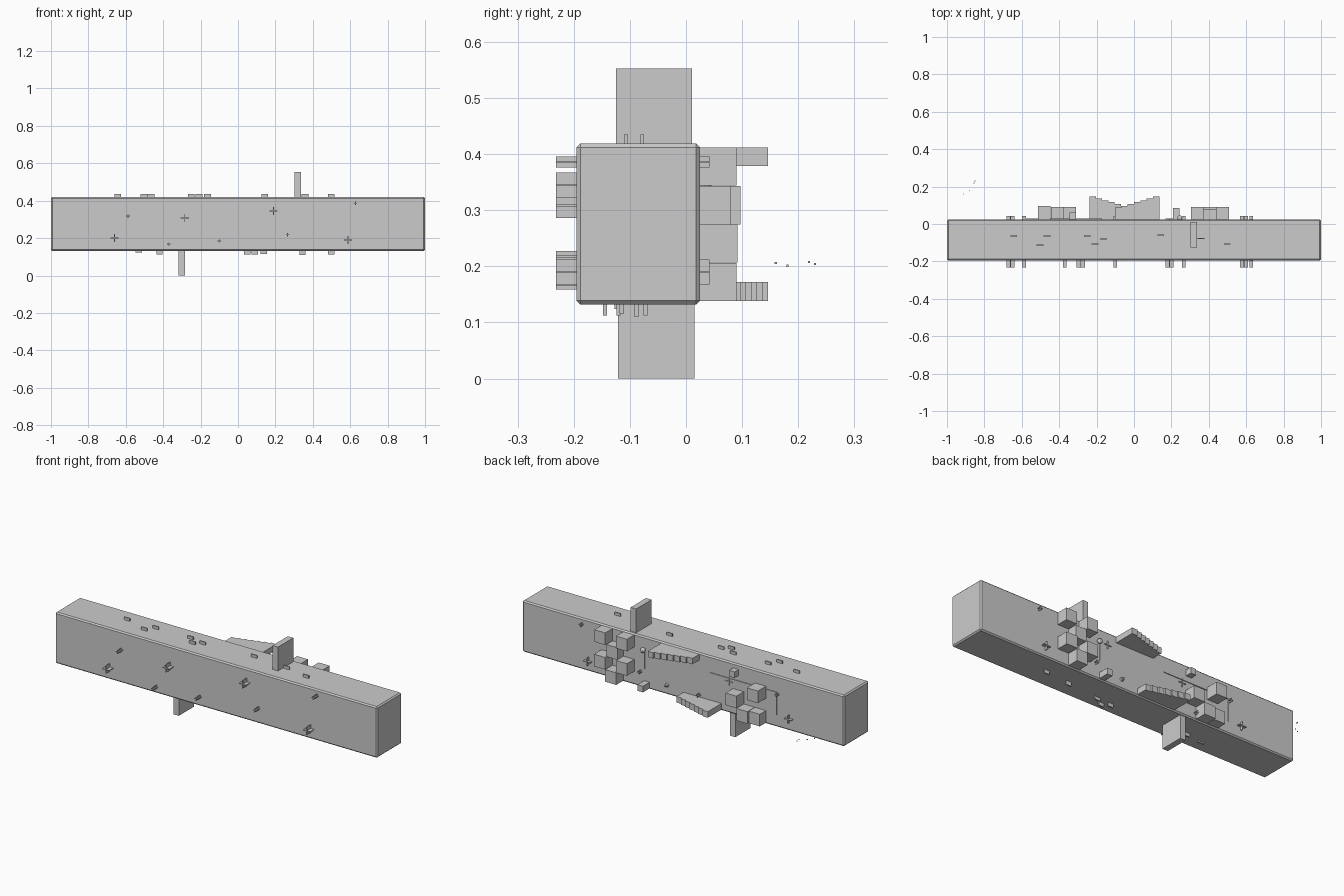
import bpy
from mathutils import Vector


def box(name, x0, x1, y0, y1, z0, z1, bevel=0.0):
    """Box from its limits on each axis."""
    bpy.ops.mesh.primitive_cube_add(size=1, location=((x0 + x1) / 2, (y0 + y1) / 2, (z0 + z1) / 2))
    ob = bpy.context.object
    ob.name = name
    ob.scale = (x1 - x0, y1 - y0, z1 - z0)
    bpy.ops.object.transform_apply(location=False, rotation=False, scale=True)
    if bevel:
        mod = ob.modifiers.new("chamfer", 'BEVEL')
        mod.width = bevel
        mod.segments = 1
    return ob


def cross_rod(name, x, z, r, y0, y1, t=0.002):
    """Two thin plates crossing, running along y."""
    box(name + "_flat", x - r, x + r, y0, y1, z - t, z + t)
    box(name + "_upright", x - t, x + t, y0, y1, z - r, z + r)


BACK = 0.025

# Main beam
box("main_beam", -1, 1, -0.195, BACK, 0.132, 0.419, bevel=0.007)

# Upper and lower fins
box("upper_fin", 0.302, 0.336, -0.125, 0.011, 0.40, 0.553)
box("lower_fin", -0.317, -0.283, -0.121, 0.015, 0, 0.15)

# Crossed rods passing through the beam
for x, z in [(-0.66, 0.20), (-0.285, 0.308), (0.19, 0.345), (0.588, 0.19)]:
    cross_rod("large_cross_rod", x, z, 0.022, -0.232, 0.042 if abs(x) > 0.5 else 0.03)
for x, z in [(-0.588, 0.318), (-0.37, 0.168), (-0.10, 0.185), (0.265, 0.218), (0.628, 0.386)]:
    cross_rod("small_cross_rod", x, z, 0.0095, -0.232, 0.042)

# Small plates on the top
for x, y in [(-0.643, -0.065), (-0.503, -0.113), (-0.465, -0.065), (-0.25, -0.063),
             (-0.208, -0.107), (-0.163, -0.08), (0.143, -0.06), (0.358, -0.078), (0.498, -0.107)]:
    box("top_plate", x - 0.018, x + 0.018, y - 0.0035, y + 0.0035, 0.41, 0.435)

# Small plates on the underside
for x, y, z in [(-0.53, -0.124, 0.124), (-0.42, -0.10, 0.113), (0.05, -0.12, 0.112),
                (0.09, -0.144, 0.112), (0.138, -0.115, 0.115), (0.345, -0.088, 0.11), (0.498, -0.072, 0.112)]:
    box("bottom_plate", x - 0.017, x + 0.017, y - 0.0035, y + 0.0035, z, 0.14)

# Stepped wedges on the back: the upper one rises to +x, the lower one to -x
def stepped_wedge(name, x_tall, direction, z0, z1, steps=7):
    run = 0.236 / steps
    for i in range(steps):
        a = x_tall + direction * run * i
        b = a + direction * run
        box(name, min(a, b), max(a, b), 0.01, 0.146 - 0.0098 * i, z0, z1)


stepped_wedge("upper_step", 0.135, -1, 0.379, 0.412)
stepped_wedge("lower_step", -0.238, 1, 0.138, 0.172)

# Chequered cube clusters on the back
H = 0.034
right_cluster = [(0.338, 0.378, 0.09), (0.473, 0.378, 0.09), (0.405, 0.309, 0.08),
                 (0.338, 0.241, 0.09), (0.473, 0.241, 0.092), (0.405, 0.172, 0.09)]
left_cluster = [(-0.343, 0.241, 0.09), (-0.48, 0.309, 0.097),
                (-0.41, 0.172, 0.09), (-0.48, 0.172, 0.08)]
for x, z, y in right_cluster + left_cluster:
    box("cluster_cube", x - H, x + H, 0.01, y, z - H, z + H)

# Loose blocks on the back
box("small_block_low", 0.208, 0.242, 0.01, 0.085, 0.138, 0.172)
box("small_block_high", -0.345, -0.311, 0.01, 0.062, 0.358, 0.392)

# Thin rails, a knob and a small spike on the back
box("long_rail", -0.58, -0.17, 0.02, 0.029, 0.325, 0.328)
box("drop_rail", -0.583, -0.58, 0.02, 0.029, 0.20, 0.328)
box("short_rail", 0.238, 0.241, 0.02, 0.029, 0.24, 0.345)
bpy.ops.mesh.primitive_uv_sphere_add(segments=12, ring_count=8, radius=0.014, location=(0.245, 0.032, 0.345))
bpy.context.object.name = "knob"
bpy.ops.mesh.primitive_cone_add(vertices=8, radius1=0.012, radius2=0, depth=0.03, location=(0.10, 0.038, 0.185))
spike = bpy.context.object
spike.name = "spike"
spike.rotation_euler = Vector((0, 1, 0)).to_track_quat('Z', 'Y').to_euler()

# Tiny floating fragments behind the beam
for x, y, z in [(-0.91, 0.16, 0.206), (-0.88, 0.181, 0.201), (-0.855, 0.219, 0.208), (-0.85, 0.23, 0.204)]:
    box("fragment", x - 0.002, x + 0.002, y - 0.002, y + 0.002, z - 0.002, z + 0.002)
